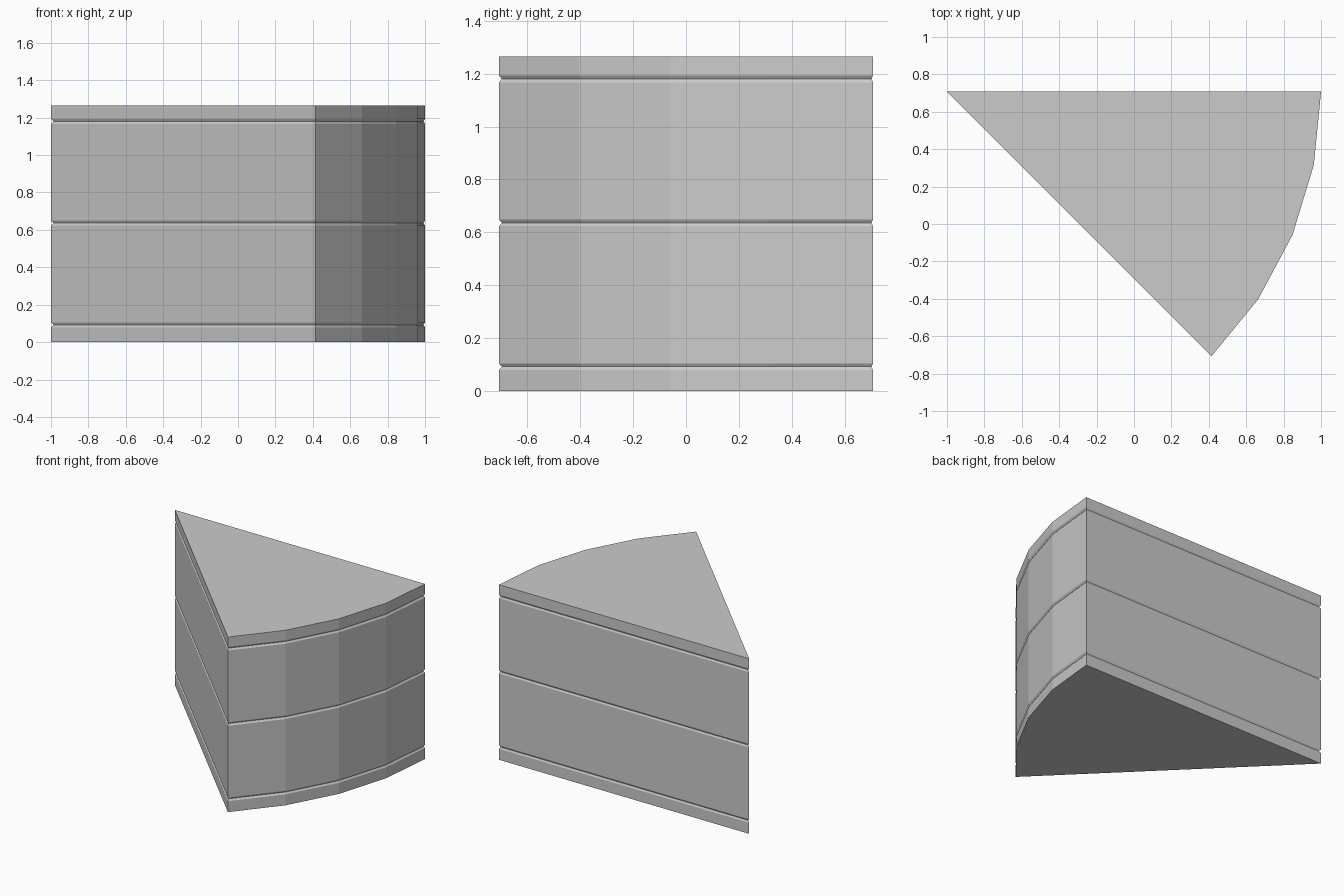
import bpy
import bmesh
import math

if "Cube" in bpy.data.objects:
    bpy.data.objects.remove(bpy.data.objects["Cube"])

HEIGHT = 1.265
SEAMS = (0.092, 0.636, 1.18)    # layer joints
HALF_GAP = 0.013
PINCH = 0.988                   # outline scale at the bottom of a seam
CX, CY = 0.25, 0.2              # middle of the wedge
APEX_Y = math.sqrt(0.5)

# wedge outline: tip plus a 45 degree arc in four flat segments
outline = [(-1.0, APEX_Y)]
for i in range(5):
    a = math.radians(-45 + 11.25 * i)
    outline.append((-1 + 2 * math.cos(a), APEX_Y + 2 * math.sin(a)))

# vertical profile: (height, outline scale), with a V groove at each seam
profile = [(0, 1)]
for z in SEAMS:
    profile += [(z - HALF_GAP, 1), (z, PINCH), (z + HALF_GAP, 1)]
profile.append((HEIGHT, 1))

# cake slice: stacked outline rings, capped at both ends
bm = bmesh.new()
rings = [[bm.verts.new((CX + (x - CX) * s, CY + (y - CY) * s, z)) for x, y in outline]
         for z, s in profile]
n = len(outline)
for low, high in zip(rings, rings[1:]):
    for i in range(n):
        j = (i + 1) % n
        bm.faces.new((low[i], low[j], high[j], high[i]))
bm.faces.new(rings[0][::-1])
bm.faces.new(rings[-1])
bmesh.ops.recalc_face_normals(bm, faces=bm.faces[:])

mesh = bpy.data.meshes.new("cake_slice")
bm.to_mesh(mesh)
bm.free()
bpy.context.collection.objects.link(bpy.data.objects.new("cake_slice", mesh))
